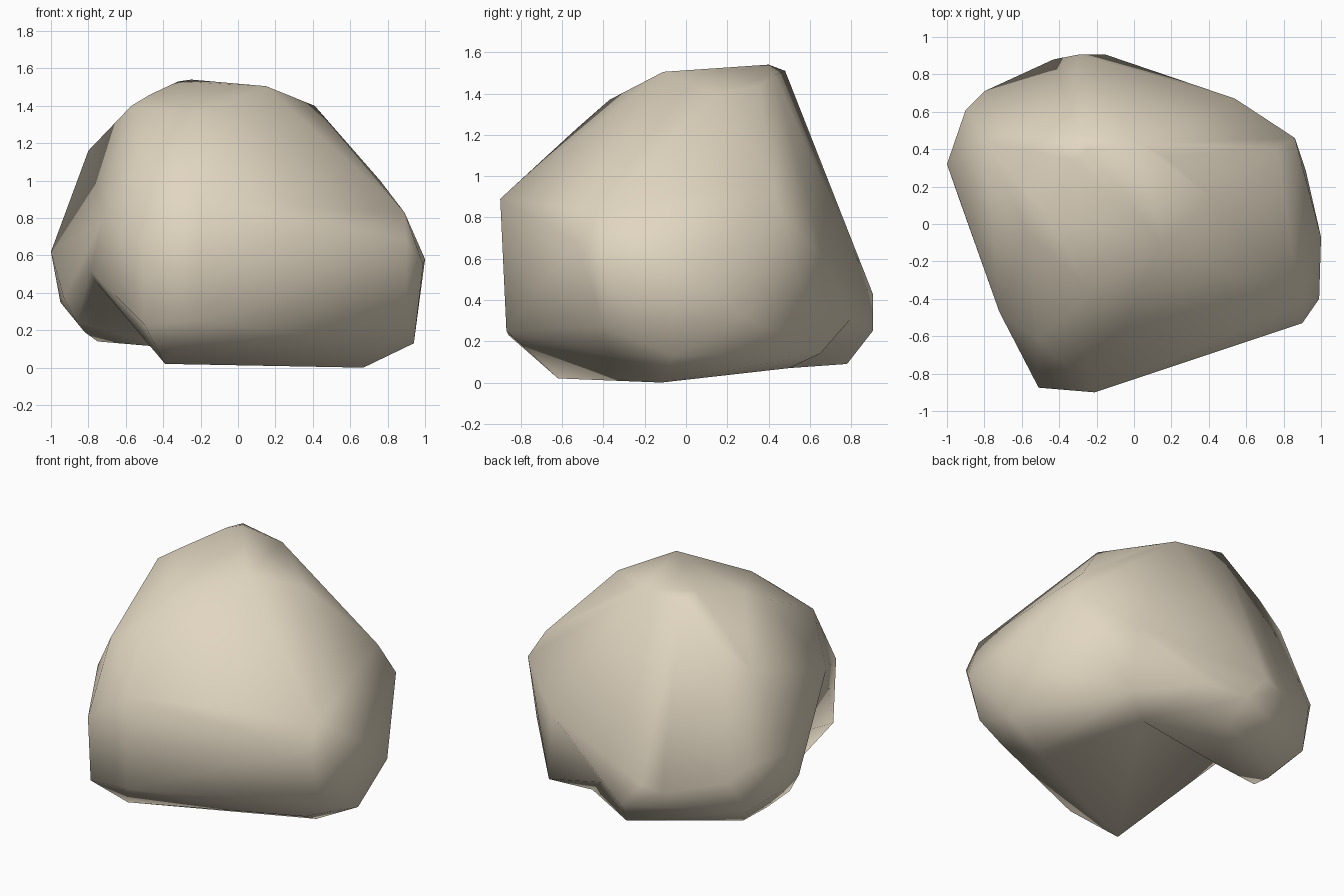
import bpy, bmesh

if "Cube" in bpy.data.objects:
    bpy.data.objects.remove(bpy.data.objects["Cube"])


def hull(name, points):
    """Faceted boulder mass wrapped around a few corner points."""
    bm = bmesh.new()
    for p in points:
        bm.verts.new(p)
    res = bmesh.ops.convex_hull(bm, input=bm.verts)
    loose = {g for g in res["geom_interior"] + res["geom_unused"]
             if isinstance(g, bmesh.types.BMVert)}
    bmesh.ops.delete(bm, geom=list(loose), context='VERTS')
    bmesh.ops.recalc_face_normals(bm, faces=bm.faces)
    me = bpy.data.meshes.new(name)
    bm.to_mesh(me)
    bm.free()
    ob = bpy.data.objects.new(name, me)
    bpy.context.collection.objects.link(ob)
    return ob


# Corners of the crown, the belly and the base
crown = [(.15, -.11, 1.505), (.41, .14, 1.40), (.17, .36, 1.44), (.03, .43, 1.49),
         (-.25, .40, 1.54), (-.57, -.04, 1.40), (-.47, .06, 1.46), (-.23, -.37, 1.37)]
belly = [(-.30, -.53, 1.23), (-.52, -.615, 1.10), (-.21, -.90, .89), (-.51, -.875, .66),
         (-.50, -.86, .23), (-.22, -.87, .25), (.89, -.42, .83), (.90, -.53, .68),
         (.99, -.40, .55), (1.0, -.07, .58), (.86, .46, .82), (.76, .41, 1.0),
         (.90, -.40, .27)]
base = [(-.39, -.62, .02), (.67, -.12, 0), (.94, -.06, .13), (.75, -.36, .13),
        (.57, .65, .14), (.92, .28, .32)]

# Corners shared by both masses on the left and back
shoulder = [(-.80, .44, 1.16), (-.60, .48, 1.29), (-.30, .48, 1.51), (-.32, .34, 1.53),
            (-.30, .905, .43), (.54, .67, .60), (-.92, .13, .65), (-.72, -.47, .80),
            (.35, .50, .07)]

# Overhanging lobe at the lower left and back
lobe = [(-1.0, .32, .62), (-.95, .38, .35), (-.93, .12, .37), (-.86, .12, .24),
        (-.82, .30, .19), (-.75, .46, .14), (-.90, .61, .60), (-.87, .57, .28),
        (-.80, .71, .50), (-.43, .88, .40), (-.15, .905, .25), (-.10, .78, .09),
        (-.40, .33, .11)]

boulder = hull("boulder", crown + belly + base + shoulder)
side_lobe = hull("side_lobe", lobe + shoulder)

# Fuse the lobe into the boulder, leaving the undercut between them
mod = boulder.modifiers.new("fuse", 'BOOLEAN')
mod.operation = 'UNION'
mod.solver = 'EXACT'
mod.object = side_lobe
bpy.context.view_layer.objects.active = boulder
boulder.select_set(True)
bpy.ops.object.modifier_apply(modifier=mod.name)
bpy.data.objects.remove(side_lobe, do_unlink=True)

# Tidy slivers and shade softly
bm = bmesh.new()
bm.from_mesh(boulder.data)
bmesh.ops.remove_doubles(bm, verts=bm.verts, dist=0.015)
for f in bm.faces:
    f.smooth = True
bm.to_mesh(boulder.data)
bm.free()

# Sandy stone colour
stone = bpy.data.materials.new("stone")
stone.diffuse_color = (.75, .67, .53, 1)
stone.use_nodes = True
stone.node_tree.nodes["Principled BSDF"].inputs["Base Color"].default_value = stone.diffuse_color
boulder.data.materials.clear()
boulder.data.materials.append(stone)
